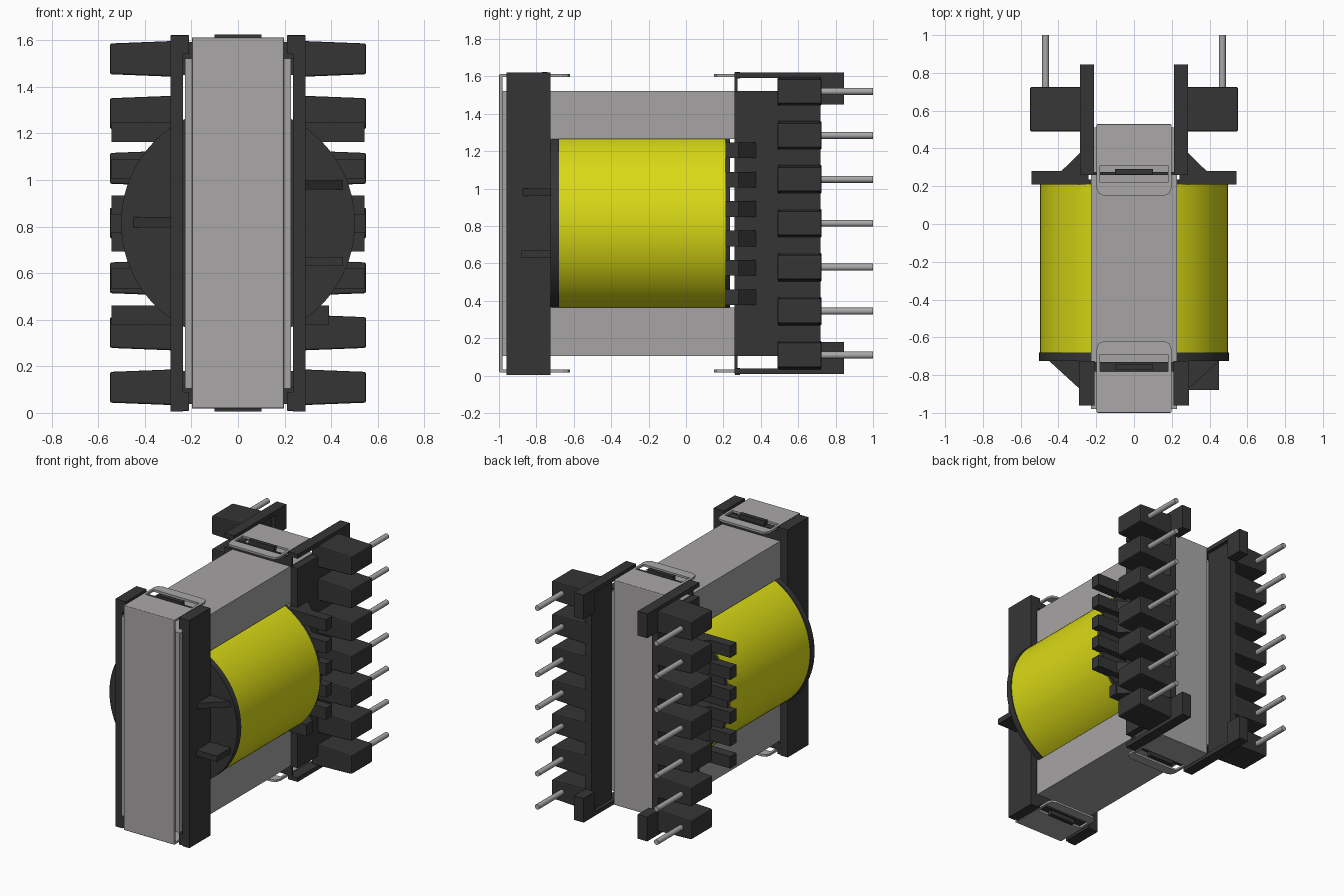
import bpy, bmesh, math
from mathutils import Vector

if "Cube" in bpy.data.objects:
    bpy.data.objects.remove(bpy.data.objects["Cube"], do_unlink=True)

ZC = 0.815      # mid height
YC = -0.235     # mid depth of the core


def material(name, rgb, rough=0.6):
    m = bpy.data.materials.new(name)
    m.use_nodes = True
    m.diffuse_color = (*rgb, 1)
    b = m.node_tree.nodes["Principled BSDF"]
    b.inputs["Base Color"].default_value = (*rgb, 1)
    b.inputs["Roughness"].default_value = rough
    return m


BLACK = material("black plastic", (0.036, 0.036, 0.036))
GREY = material("grey ferrite", (0.38, 0.37, 0.37))
STEEL = material("steel", (0.40, 0.39, 0.39))
YELLOW = material("yellow tape", (0.70, 0.70, 0.008))


def prism(axis, pts, lo, hi):
    """Extrude a 2D outline along an axis; outline is in the other two axes in order."""
    def place(p, t):
        v = list(p)
        v.insert("xyz".index(axis), t)
        return Vector(v)
    return [place(p, lo) for p in pts], [place(p, hi) for p in pts]


def box(x0, x1, y0, y1, z0, z1):
    return prism("z", [(x0, y0), (x1, y0), (x1, y1), (x0, y1)], z0, z1)


def circle(cx, cz, r, n):
    return [(cx + r * math.cos(2 * math.pi * i / n),
             cz + r * math.sin(2 * math.pi * i / n)) for i in range(n)]


def flip(solids, x=False, y=False, z=False):
    """Mirror solids about x = 0, the core's mid depth or the mid height."""
    def f(v):
        return Vector((-v.x if x else v.x, 2 * YC - v.y if y else v.y,
                       2 * ZC - v.z if z else v.z))
    return [([f(v) for v in a], [f(v) for v in b]) for a, b in solids]


def build(name, mat, solids, bevel=0, smooth=False):
    bm = bmesh.new()
    for a, b in solids:
        va, vb = [bm.verts.new(v) for v in a], [bm.verts.new(v) for v in b]
        bm.faces.new(va)
        bm.faces.new(vb[::-1])
        for i in range(len(va)):
            j = (i + 1) % len(va)
            bm.faces.new((va[i], vb[i], vb[j], va[j]))
    bmesh.ops.recalc_face_normals(bm, faces=bm.faces)
    me = bpy.data.meshes.new(name)
    bm.to_mesh(me)
    bm.free()
    me.materials.append(mat)
    ob = bpy.data.objects.new(name, me)
    bpy.context.collection.objects.link(ob)
    if bevel:
        m = ob.modifiers.new("soft edges", "BEVEL")
        m.width, m.segments, m.limit_method = bevel, 2, "ANGLE"
    if smooth:
        bpy.ops.object.select_all(action="DESELECT")
        ob.select_set(True)
        bpy.context.view_layer.objects.active = ob
        bpy.ops.object.shade_smooth_by_angle(angle=math.radians(30))
    return ob


# Ferrite core: two end plates and two legs
build("core", GREY, [
    box(-.228, .228, -.98, -.72, .105, 1.522), box(-.228, .228, .26, .51, .105, 1.522),
    box(-.228, .228, -.72, .26, 1.265, 1.522), box(-.228, .228, -.72, .26, .105, .365)])

# Winding and the front flange
build("winding", YELLOW, [prism("y", circle(0, ZC, .497, 80), -.685, .212)], smooth=True)
build("front_flange", BLACK, [prism("y", circle(0, ZC, .502, 80), -.725, -.68)], smooth=True)
build("rear_flange", BLACK, [prism("y", circle(0, ZC, .49, 80), .21, .235)], smooth=True)

# Spring clips: an end strip with a looped tab at top and bottom
strip = [box(-.198, .198, -1.0, -.98, .018, 1.612)]
tab = [
    box(-.198, .198, -.995, -.78, 1.597, 1.612),
    prism("z", [(-.198, -.78), (-.198, -.66), (-.187, -.632), (-.16, -.62),
                (.16, -.62), (.187, -.632), (.198, -.66), (.198, -.78),
                (.18, -.78), (.18, -.69), (-.18, -.69), (-.18, -.78)], 1.597, 1.612)]
tabs = tab + flip(tab, z=True)
for label, back in (("front", False), ("rear", True)):
    build(label + "_clip_strip", STEEL, flip(strip, y=back), bevel=.007)
    build(label + "_clip_tabs", STEEL, flip(tabs, y=back))

# Latches that sit in the clip loops
front_latch = [box(-.24, .24, -.78, -.73, 1.522, 1.592), box(-.10, .10, -.77, -.74, 1.59, 1.625)]
rear_latch = [box(-.24, .24, .26, .275, 1.522, 1.592), box(-.10, .10, .262, .29, 1.59, 1.625)]
for label, latch in (("front", front_latch), ("rear", rear_latch)):
    build(label + "_latches", BLACK, latch + flip(latch, z=True))

# Front rails with lips over the core corners
for label, left in (("left", False), ("right", True)):
    lip = [box(.21, .25, -.96, -.725, 1.54, 1.62)]
    rail = [box(.236, .29, -.96, -.725, .005, 1.62)] + lip + flip(lip, z=True)
    build(label + "_front_rail", BLACK, flip(rail, x=left))

# Ribs bracing the front flange
tri = [(.28, -.88), (.28, -.72), (.455, -.72)]
square = [(.28, -.88), (.45, -.88), (.45, -.72), (.28, -.72)]
build("left_upper_rib", BLACK, [prism("z", tri, .96, 1.0)])
build("left_lower_rib", BLACK, [prism("z", square, .63, .67)])
build("right_rib", BLACK, flip([prism("z", tri, .795, .84)], x=True))

PIN_Z = [.11 + .235 * i for i in range(7)]
TOOTH_Z = [.42 + .157 * i for i in range(6)]

for label, right in (("left", False), ("right", True)):
    # Rear rail: side plate, thin top and bottom bars, hooked ends
    ends = [box(.212, .287, .26, .845, 1.592, 1.622),
            box(.212, .287, .72, .845, 1.45, 1.622),
            box(.236, .287, .49, .73, 1.50, 1.60)]
    rail = [box(.236, .287, .26, .72, .105, 1.522)] + ends + flip(ends, z=True)
    build(label + "_rear_rail", BLACK, flip(rail, x=right))

    # Wire guide teeth, each with a sloped gusset to the rail
    teeth = []
    for i, z in enumerate(TOOTH_Z):
        tip = .39 if i == 0 and not right else .543
        teeth.append(prism("z", [(.24, .21), (tip, .21), (tip, .28), (.385, .28),
                                 (.287, .375), (.24, .375)], z - .042, z + .042))
    build(label + "_guide_teeth", BLACK, flip(teeth, x=right))

    # Terminal blocks and pins
    blocks, pins = [], []
    for z in PIN_Z:
        blocks.append(prism("y", [(.27, z - .077), (.55, z - .066),
                                  (.55, z + .066), (.27, z + .077)], .49, .725))
        pins.append(prism("y", circle(.468, z, .0185, 16), .70, 1.0))
    build(label + "_terminal_blocks", BLACK, flip(blocks, x=right), bevel=.008)
    build(label + "_pins", STEEL, flip(pins, x=right), smooth=True)
